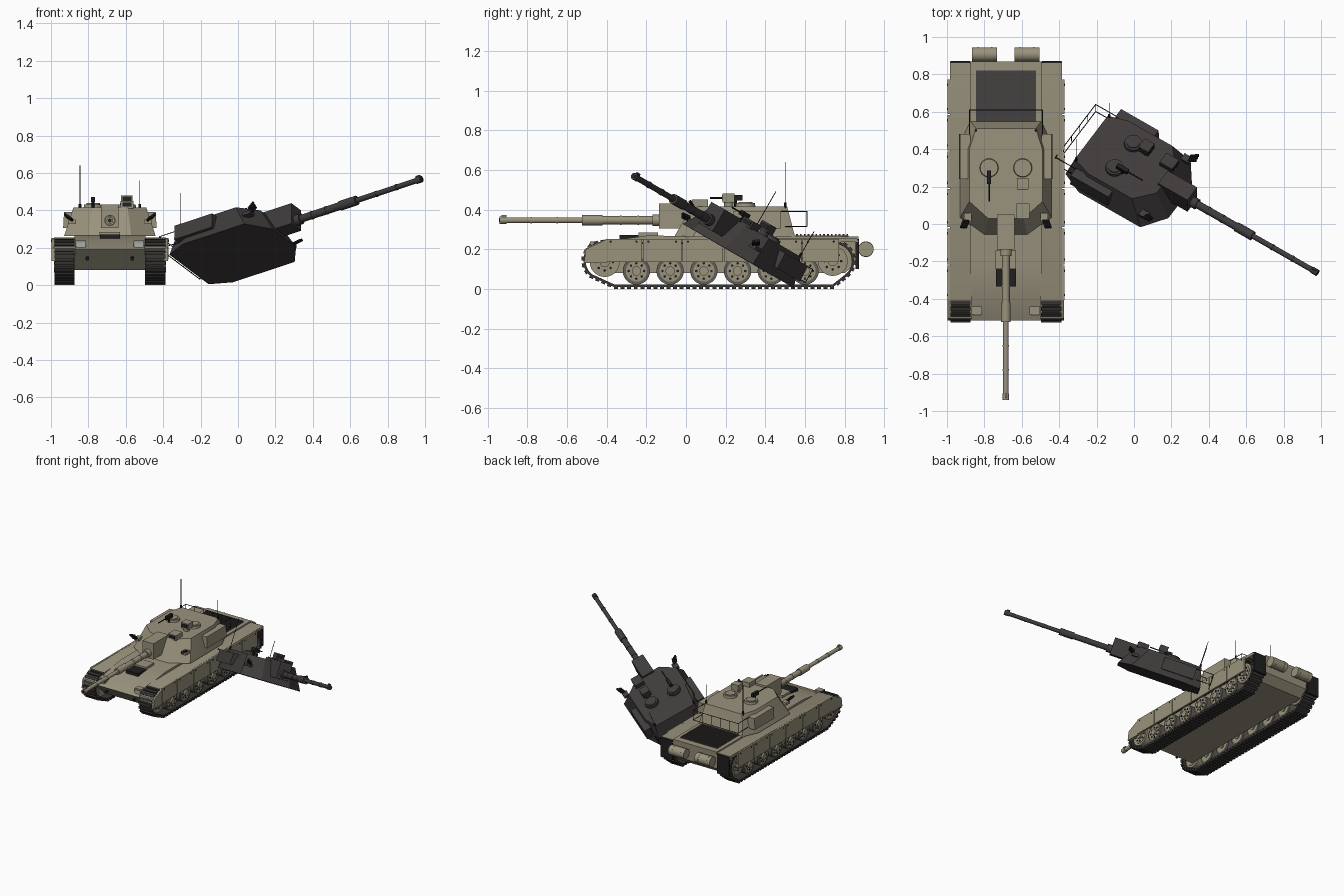
import bpy, bmesh, math
from mathutils import Matrix, Vector

if "Cube" in bpy.data.objects:
    bpy.data.objects.remove(bpy.data.objects["Cube"])


def material(name, r, g, b):
    m = bpy.data.materials.new(name)
    m.diffuse_color = (r, g, b, 1)
    m.use_nodes = True
    m.node_tree.nodes["Principled BSDF"].inputs["Base Color"].default_value = m.diffuse_color
    return m


TAN = material("sand_paint", 0.32, 0.29, 0.205)
BURNT = material("burnt_metal", 0.05, 0.044, 0.044)
GRILLE = material("dark_grille", 0.06, 0.054, 0.052)
TRACK = material("track_steel", 0.04, 0.037, 0.035)
TYRE = material("tyre_rubber", 0.12, 0.112, 0.095)
BLACK = material("black_fittings", 0.015, 0.014, 0.014)
LAMP = material("lamp_glass", 0.4, 0.42, 0.43)


class Part:
    """Collects simple solids into one named object."""

    def __init__(self, name, mat, frame):
        self.name, self.mat, self.frame = name, mat, frame
        self.bm = bmesh.new()

    def box(self, lo, hi, rot=None):
        c = (Vector(lo) + Vector(hi)) / 2
        s = Vector(hi) - Vector(lo)
        m = Matrix.Translation(c) @ (rot or Matrix()) @ Matrix.Diagonal((*s, 1))
        bmesh.ops.create_cube(self.bm, size=1, matrix=m)
        return self

    def rod(self, a, b, r, r2=None, n=20):
        a, b = Vector(a), Vector(b)
        d = b - a
        m = Matrix.Translation((a + b) / 2) @ d.to_track_quat('Z', 'Y').to_matrix().to_4x4()
        bmesh.ops.create_cone(self.bm, cap_ends=True, segments=n, radius1=r,
                              radius2=r if r2 is None else r2, depth=d.length, matrix=m)
        return self

    def loft(self, a, b):
        va = [self.bm.verts.new(p) for p in a]
        vb = [self.bm.verts.new(p) for p in b]
        n = len(a)
        self.bm.faces.new(va)
        self.bm.faces.new(vb[::-1])
        for i in range(n):
            j = (i + 1) % n
            self.bm.faces.new((va[i], vb[i], vb[j], va[j]))
        return self

    def side_profile(self, yz, x0, x1):
        return self.loft([(x0, y, z) for y, z in yz], [(x1, y, z) for y, z in yz])

    def done(self):
        bmesh.ops.recalc_face_normals(self.bm, faces=self.bm.faces[:])
        me = bpy.data.meshes.new(self.name)
        self.bm.to_mesh(me)
        self.bm.free()
        me.materials.append(self.mat)
        me.shade_smooth()
        me.set_sharp_from_angle(angle=math.radians(32))
        ob = bpy.data.objects.new(self.name, me)
        ob.matrix_world = self.frame
        bpy.context.collection.objects.link(ob)


HULL = Matrix.Translation((-0.685, 0, 0))


def mirrored(half):
    return half + [(-x, y, z) for x, y, z in reversed(half)]


def build_turret(prefix, paint, frame):
    def part(name, mat=paint):
        return Part(prefix + name, mat, frame)

    # faceted shell
    low = mirrored([(.115, -.06, .262), (.245, .035, .262), (.245, .43, .262), (.19, .55, .262)])
    top = mirrored([(.095, .03, .415), (.195, .12, .415), (.195, .40, .415), (.16, .51, .415)])
    part("turret_shell").loft(low, top).done()
    # gun with sleeve, extractor, bands and muzzle
    part("mantlet").box((-.047, -.137, .305), (.047, .05, .43)).rod((0, -.17, .346), (0, -.13, .346), .03).done()
    z = .346
    g = part("gun_barrel")
    g.rod((0, -.42, z), (0, -.13, z), .021).rod((0, -.93, z), (0, -.5, z), .0145)
    g.rod((0, -.525, z), (0, -.42, z), .026).rod((0, -.94, z), (0, -.905, z), .018)
    for y in (-.78, -.65, -.33, -.24):
        g.rod((0, y - .004, z), (0, y + .004, z), .017 if y < -.5 else .023)
    g.box((-.006, -.93, .36), (.006, -.905, .372)).done()
    part("muzzle_bore", BLACK).rod((0, -.942, z), (0, -.935, z), .010).done()
    # stowage bins and smoke launchers on both flanks
    bins, smoke = part("side_bins"), part("smoke_launchers", BLACK)
    for s in (-1, 1):
        bins.loft([(s * .19, .24, .305), (s * .25, .24, .305), (s * .245, .24, .392), (s * .19, .24, .392)],
                  [(s * .19, .48, .305), (s * .25, .48, .305), (s * .245, .48, .392), (s * .19, .48, .392)])
        bins.box((s * .205 - .02, .01, .33), (s * .205 + .02, .06, .35))
        for k in range(3):
            p = Vector((s * (.2 + .012 * k), .02, .345 + .008 * k))
            smoke.rod(p, p + Vector((s * .015, -.04, .018)), .008, n=10)
    bins.done()
    smoke.done()
    # hatches
    h = part("roof_hatches")
    for s in (-1, 1):
        h.rod((s * .09, .30, .41), (s * .09, .30, .432), .051, .047, 28)
        h.rod((s * .09, .30, .43), (s * .09, .30, .438), .036, n=24)
    h.done()
    # sights
    part("roof_sights").box((.057, .03, .41), (.126, .11, .45)) \
        .box((.06, .185, .435), (.122, .245, .48)).rod((.09, .215, .41), (.09, .215, .44), .024).done()
    part("sight_glass", BLACK).box((.067, .027, .42), (.116, .031, .443)) \
        .box((.067, .182, .445), (.115, .186, .473)).done()
    # roof machine gun
    part("machine_gun", BLACK).rod((-.09, .25, .41), (-.09, .25, .452), .008, n=10) \
        .box((-.101, .215, .445), (-.079, .285, .472)).rod((-.09, .12, .458), (-.09, .22, .458), .004, n=8).done()
    # antennas
    a = part("antennas", BLACK)
    for x, h in ((-.16, .64), (.16, .56)):
        a.rod((x, .5, .40), (x, .5, .435), .007, n=8).rod((x, .5, .43), (x, .5, h), .002, n=6)
    a.done()
    # rear basket of thin bars
    b = part("rear_basket", BLACK)
    for zz in (.315, .39):
        b.rod((-.195, .61, zz), (.195, .61, zz), .0025, n=6)
        for s in (-1, 1):
            b.rod((s * .195, .47, zz), (s * .195, .61, zz), .0025, n=6)
    for i in range(6):
        x = -.195 + .078 * i
        b.rod((x, .61, .315), (x, .61, .39), .002, n=6)
    b.done()


# ---------- hull ----------
def hull_part(name, mat=TAN):
    return Part(name, mat, HULL)


hull_part("hull_body").side_profile([(-.515, .19), (-.40, .08), (.80, .08), (.86, .13), (.87, .265),
                                     (-.20, .268), (-.40, .24)], -.19, .19).done()
fender = [(-.515, .175), (-.505, .205), (-.40, .25), (.86, .255), (.87, .235), (-.38, .235), (-.50, .165)]
for s, side in ((-1, "left"), (1, "right")):
    hull_part(side + "_fender").side_profile(fender, s * .185, s * .299).done()
    # front mudguard and rear flap
    hull_part(side + "_mudguard").side_profile([(-.505, .2), (-.515, .13), (-.40, .13), (-.40, .25)],
                                              s * .285, s * .312).done()
    hull_part(side + "_rear_flap", BLACK).box((s * .245 - .052, .855, .10), (s * .245 + .052, .872, .252)).done()
    # skirt panels with fixing bolts
    skirt, bolts = hull_part(side + "_skirt"), hull_part(side + "_skirt_bolts", BLACK)
    edges = (-.41, -.22, -.02, .19, .39, .585, .775)
    for y0, y1 in zip(edges, edges[1:]):
        skirt.box((s * .3065 - .0065, y0 + .003, .136), (s * .3065 + .0065, y1 - .003, .252))
        for y in (y0 + .03, y1 - .03):
            bolts.rod((s * .31, y, .238), (s * .315, y, .238), .006, n=8)
    skirt.done()
    bolts.done()

    # ---------- running gear ----------
    xc = s * .243
    path = []
    for i in range(13):
        t = math.radians(90 + 140 * i / 12)
        path.append(Vector((0, -.42 + .092 * math.cos(t), .14 + .092 * math.sin(t))))
    path += [Vector((0, -.36, .015)), Vector((0, .74, .015))]
    for i in range(13):
        t = math.radians(-50 + 140 * i / 12)
        path.append(Vector((0, .75 + .092 * math.cos(t), .14 + .092 * math.sin(t))))
    track = hull_part(side + "_track", TRACK)
    step, carry = .033, 0
    for p, q in zip(path, path[1:] + path[:1]):
        d = q - p
        u = d.normalized()
        nrm = Vector((0, u.z, -u.y))
        offs = [p - nrm * .006, p + nrm * .006, q + nrm * .006, q - nrm * .006]
        track.loft([v + Vector((xc - .05, 0, 0)) for v in offs], [v + Vector((xc + .05, 0, 0)) for v in offs])
        rot = Matrix.Rotation(math.atan2(u.z, u.y), 4, 'X')
        while carry < d.length:
            c = p + u * carry + nrm * .005 + Vector((xc, 0, 0))
            h = Vector((.054, .010, .010))
            track.box(c - h, c + h, rot)
            carry += step
        carry -= d.length
    track.done()
    # road wheels, front idler and rear sprocket
    tyres, discs = hull_part(side + "_tyres", TYRE), hull_part(side + "_wheel_discs")
    nuts = hull_part(side + "_wheel_nuts", BLACK)
    wheels = [(-.25 + .17 * i, .09, .069) for i in range(6)] + [(-.41, .135, .075), (.74, .14, .075)]
    for k, (y, z, r) in enumerate(wheels):
        (tyres if k < 6 else discs).rod((xc - .04, y, z), (xc + .04, y, z), r, n=28)
        discs.rod((xc - .043, y, z), (xc + .043, y, z), r * .78, n=24)
        discs.rod((xc - s * .05, y, z), (xc + s * .056, y, z), r * .34, n=16)
        for j in range(8):
            t = math.tau * j / 8
            yy, zz = y + r * .56 * math.cos(t), z + r * .56 * math.sin(t)
            nuts.rod((xc, yy, zz), (xc + s * .047, yy, zz), .007, n=6)
    tyres.done()
    discs.done()
    nuts.done()
    # headlight and rear fuel drum
    hull_part(side + "_headlight").box((s * .155 - .028, -.485, .19), (s * .155 + .028, -.44, .238)).done()
    hull_part(side + "_lamp_glass", LAMP).box((s * .155 - .022, -.49, .20), (s * .155 + .022, -.484, .228)).done()
    drum = hull_part(side + "_fuel_drum").rod((s * .047, .907, .2), (s * .18, .907, .2), .038, n=28)
    for x in (.075, .15):
        drum.rod((s * (x - .004), .907, .2), (s * (x + .004), .907, .2), .0395, n=28)
    drum.done()
    hull_part(side + "_tow_hook", BLACK).rod((s * .12, -.49, .14), (s * .12, -.45, .15), .01, n=10).done()

# driver hatch
hull_part("driver_hatch").box((-.055, -.24, .25), (.055, -.14, .285)).done()
hull_part("driver_vision_plate", BLACK).box((-.053, -.335, .235), (.053, -.24, .272)).done()
# engine grille with slats
grille = hull_part("engine_grille", GRILLE).box((-.16, .545, .255), (.16, .82, .27))
for i in range(14):
    y = .555 + .0195 * i
    grille.box((-.155, y, .268), (.155, y + .009, .276))
grille.done()

# mounted turret, then the burnt one lying tilted beside the hull
build_turret("", TAN, HULL)
fwd = Vector((.835, -.476, .276)).normalized()
right = Vector((.55, .725, -.415))
right = (right - fwd * right.dot(fwd)).normalized()
up = fwd.cross(right)
rot = Matrix((right, -fwd, up)).transposed()
tip = Vector((.982, -.262, .568))
offset = tip - rot @ Vector((0, -.94, .346))
build_turret("wrecked_", BURNT, Matrix.Translation(offset) @ rot.to_4x4())
